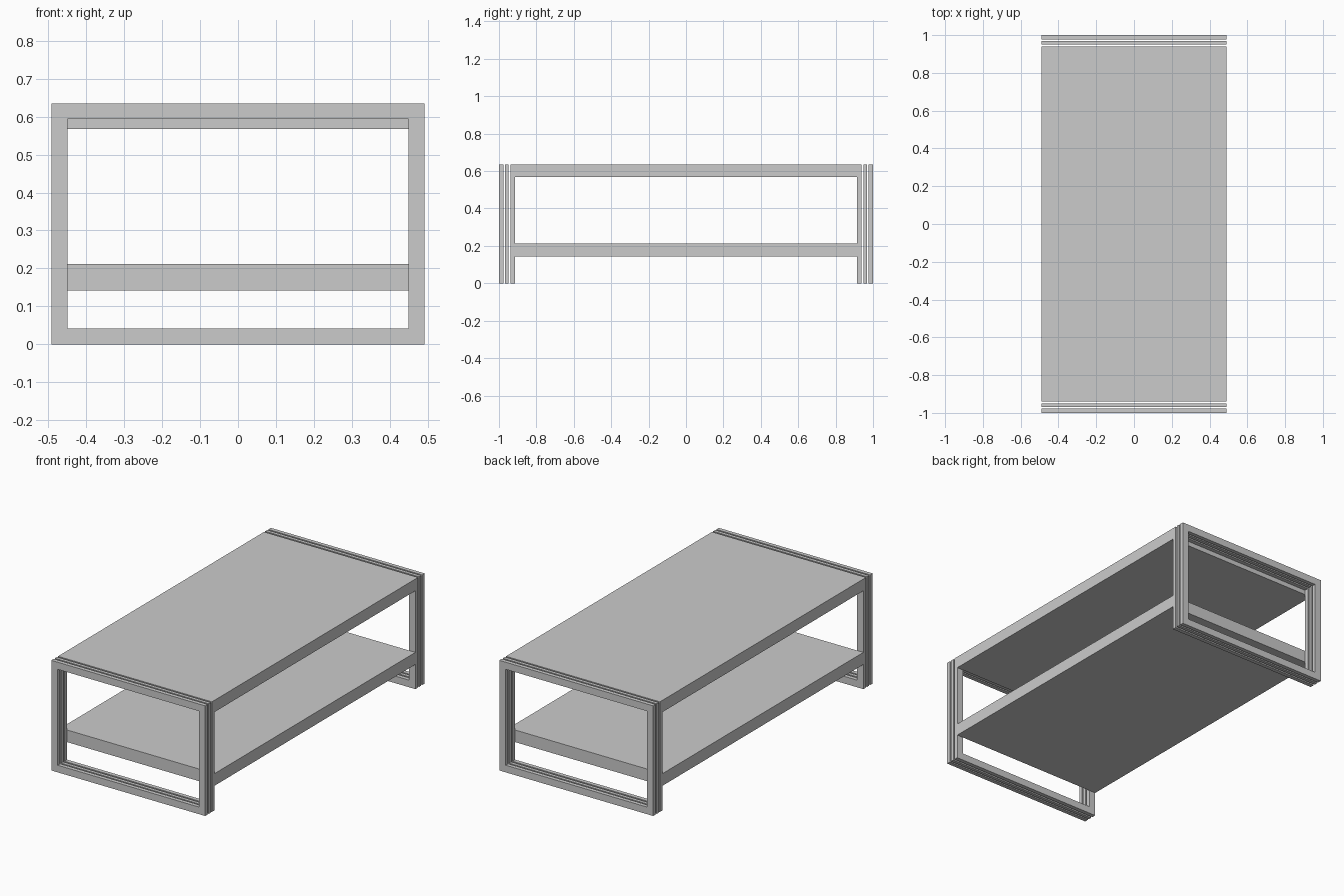
import bpy, bmesh

if "Cube" in bpy.data.objects:
    bpy.data.objects.remove(bpy.data.objects["Cube"])

W, H, BAR = 0.491, 0.635, 0.041   # half width, height, bar thickness


def finish(name, bm):
    bmesh.ops.recalc_face_normals(bm, faces=bm.faces[:])
    mesh = bpy.data.meshes.new(name)
    bm.to_mesh(mesh)
    bm.free()
    obj = bpy.data.objects.new(name, mesh)
    bpy.context.collection.objects.link(obj)
    return obj


def box(name, hx, hy, z0, z1):
    bm = bmesh.new()
    bmesh.ops.create_cube(bm, size=1)
    for v in bm.verts:
        v.co.x *= 2 * hx
        v.co.y *= 2 * hy
        v.co.z = z0 if v.co.z < 0 else z1
    return finish(name, bm)


def ring(name, y0, y1):
    # rectangular frame standing in the xz plane, mirrored to the far end
    bm = bmesh.new()

    def loop(inset):
        x, lo, hi = W - inset, inset, H - inset
        return [bm.verts.new((a, y0, b))
                for a, b in ((-x, lo), (x, lo), (x, hi), (-x, hi))]
    outer, inner = loop(0), loop(BAR)
    for i in range(4):
        j = (i + 1) % 4
        bm.faces.new((outer[i], outer[j], inner[j], inner[i]))
    ext = bmesh.ops.extrude_face_region(bm, geom=bm.faces[:], use_keep_orig=True)
    for v in ext["geom"]:
        if isinstance(v, bmesh.types.BMVert):
            v.co.y = y1
    obj = finish(name, bm)
    mod = obj.modifiers.new("Mirror", "MIRROR")
    mod.use_axis = (False, True, False)
    mod.use_mirror_merge = False


# Three spaced leg frames at each end
ring("outer_leg_frame", -1.0, -0.977)
ring("middle_leg_frame", -0.968, -0.949)
ring("inner_leg_frame", -0.939, -0.915)

# Tabletop and lower shelf, each a slab with a thin surface panel
for part, z0, z1 in (("tabletop", 0.567, 0.635), ("lower_shelf", 0.142, 0.212)):
    box(part + "_slab", W, 0.915, z0, z1 - 0.004)
    box(part + "_panel", W, 0.915, z1 - 0.004, z1)
